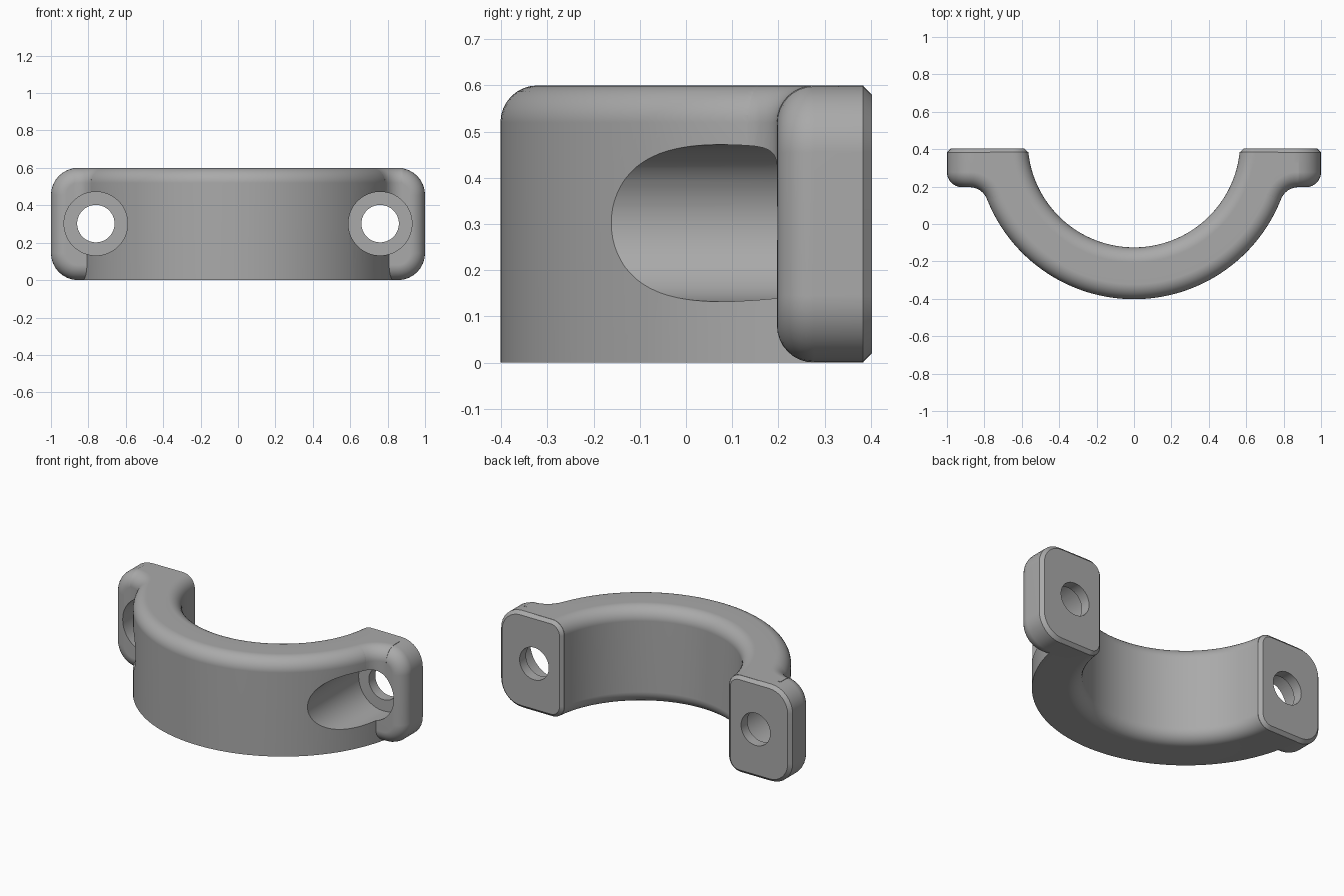
import bpy, bmesh
from math import sin, cos, pi, asin, atan2, sqrt, radians

cube = bpy.data.objects.get("Cube")
if cube:
    bpy.data.objects.remove(cube, do_unlink=True)

H = 0.6                    # height
CY = 0.443                 # ring centre in y
R_IN, R_OUT = 0.568, 0.845
FIL = 0.08                 # edge rounding
FRONT, BACK, CHAMFER = 0.197, 0.403, 0.02
STEPS = 8

metal = bpy.data.materials.new("plain grey")
metal.use_nodes = True
GREY = (0.4, 0.4, 0.4, 1)
metal.diffuse_color = GREY
metal.node_tree.nodes["Principled BSDF"].inputs["Base Color"].default_value = GREY


def loft(name, loops):
    """Skin a list of equal closed loops and cap both ends."""
    bm = bmesh.new()
    rings = [[bm.verts.new(p) for p in loop] for loop in loops]
    n = len(rings[0])
    for a, b in zip(rings, rings[1:]):
        for i in range(n):
            j = (i + 1) % n
            bm.faces.new((a[i], a[j], b[j], b[i]))
    bm.faces.new(rings[0])
    bm.faces.new(rings[-1])
    bmesh.ops.recalc_face_normals(bm, faces=bm.faces)
    mesh = bpy.data.meshes.new(name)
    bm.to_mesh(mesh)
    bm.free()
    mesh.materials.append(metal)
    ob = bpy.data.objects.new(name, mesh)
    bpy.context.collection.objects.link(ob)
    return ob


def arc(cx, cy, r, a0, a1, steps=STEPS):
    return [(cx + r * cos(a0 + (a1 - a0) * i / steps),
             cy + r * sin(a0 + (a1 - a0) * i / steps)) for i in range(steps + 1)]


def rounded_rect(x0, x1, z0, z1, r_inner, r_outer):
    return (arc(x1 - r_outer, z0 + r_outer, r_outer, -pi / 2, 0)
            + arc(x1 - r_outer, z1 - r_outer, r_outer, 0, pi / 2)
            + arc(x0 + r_inner, z1 - r_inner, r_inner, pi / 2, pi)
            + arc(x0 + r_inner, z0 + r_inner, r_inner, pi, 1.5 * pi))


# Half ring: section swept round the centre, ending flat near the back plane
section = ([(R_OUT, 0)]
           + arc(R_OUT - FIL, H - FIL, FIL, 0, pi / 2)
           + arc(R_IN + FIL, H - FIL, FIL, pi / 2, pi)
           + arc(R_IN + FIL, FIL, FIL, pi, 1.5 * pi))
SWEEP = 40
end_y = BACK - CHAMFER + 0.001
start = -pi / 2 - 0.1
loops = []
for k in range(SWEEP + 1):
    loop = []
    for r, z in section:
        a = start + (asin((end_y - CY) / r) - start) * k / SWEEP
        loop.append((r * cos(a), CY + r * sin(a), z))
    loops.append(loop)
body = loft("half_clamp", loops)

# Lug: rounded front edge, chamfered back edge
slices = []
for i in range(STEPS + 1):
    a = pi / 2 * i / STEPS
    slices.append((FRONT + FIL * (1 - sin(a)), FIL * (1 - cos(a)), 0.64))
slices.reverse()
slices = [(FRONT + FIL * (1 - cos(pi / 2 * i / STEPS)),
           FIL * (1 - sin(pi / 2 * i / STEPS)), 0.64) for i in range(STEPS + 1)]
slices += [(BACK - CHAMFER, 0, 0.566), (BACK, CHAMFER, 0.566)]
lug = loft("lug", [[(x, y, z) for x, z in
                    rounded_rect(x0 + (d if y == BACK else 0), 1 - d, d, H - d,
                                 FIL - d * (y == BACK), 0.145 - d)]
                   for y, d, x0 in slices])

# Web: concave blend between ring and lug on the upper half
R_WEB = 0.1
web_y = FRONT - R_WEB
web_x = sqrt((R_OUT + R_WEB) ** 2 - (CY - web_y) ** 2)
to_ring = atan2(CY - web_y, -web_x)
levels = [(0.3, 0)] + [(H - FIL + FIL * sin(pi / 2 * i / STEPS),
                        FIL * (1 - cos(pi / 2 * i / STEPS))) for i in range(STEPS + 1)]
web = loft("web", [[(x, y, z) for x, y in
                    arc(web_x, web_y, R_WEB + d, to_ring, pi / 2) + [(web_x, 0.33), (0.7, 0.33)]]
                   for z, d in levels])


# Bolt hole and its counterbore
def bore(name, r, y0, y1):
    ring = arc(0.76, 0.302, r, 0, 2 * pi, 64)[:-1]
    return loft(name, [[(x, y, z) for x, z in ring] for y in (y0, y1)])


counterbore = bore("counterbore_cutter", 0.17, -0.6, 0.34)
bolt_hole = bore("bolt_hole_cutter", 0.1, 0.2, 0.6)

bpy.ops.object.select_all(action="DESELECT")
bpy.context.view_layer.objects.active = body
body.select_set(True)
for tool, op in ((lug, "UNION"), (web, "UNION"),
                 (counterbore, "DIFFERENCE"), (bolt_hole, "DIFFERENCE")):
    mod = body.modifiers.new(tool.name, "BOOLEAN")
    mod.object, mod.operation, mod.solver = tool, op, "EXACT"
    bpy.ops.object.modifier_apply(modifier=mod.name)
    bpy.data.objects.remove(tool, do_unlink=True)

# Mirror into the full clamp
mirror = body.modifiers.new("mirror", "MIRROR")
mirror.use_bisect_axis[0] = True
mirror.use_clip = True
bpy.ops.object.modifier_apply(modifier=mirror.name)
body.name = "clamp_half_shell"

bpy.ops.object.shade_smooth_by_angle(angle=radians(32))
weighted = body.modifiers.new("weighted_normals", "WEIGHTED_NORMAL")
weighted.keep_sharp = True
